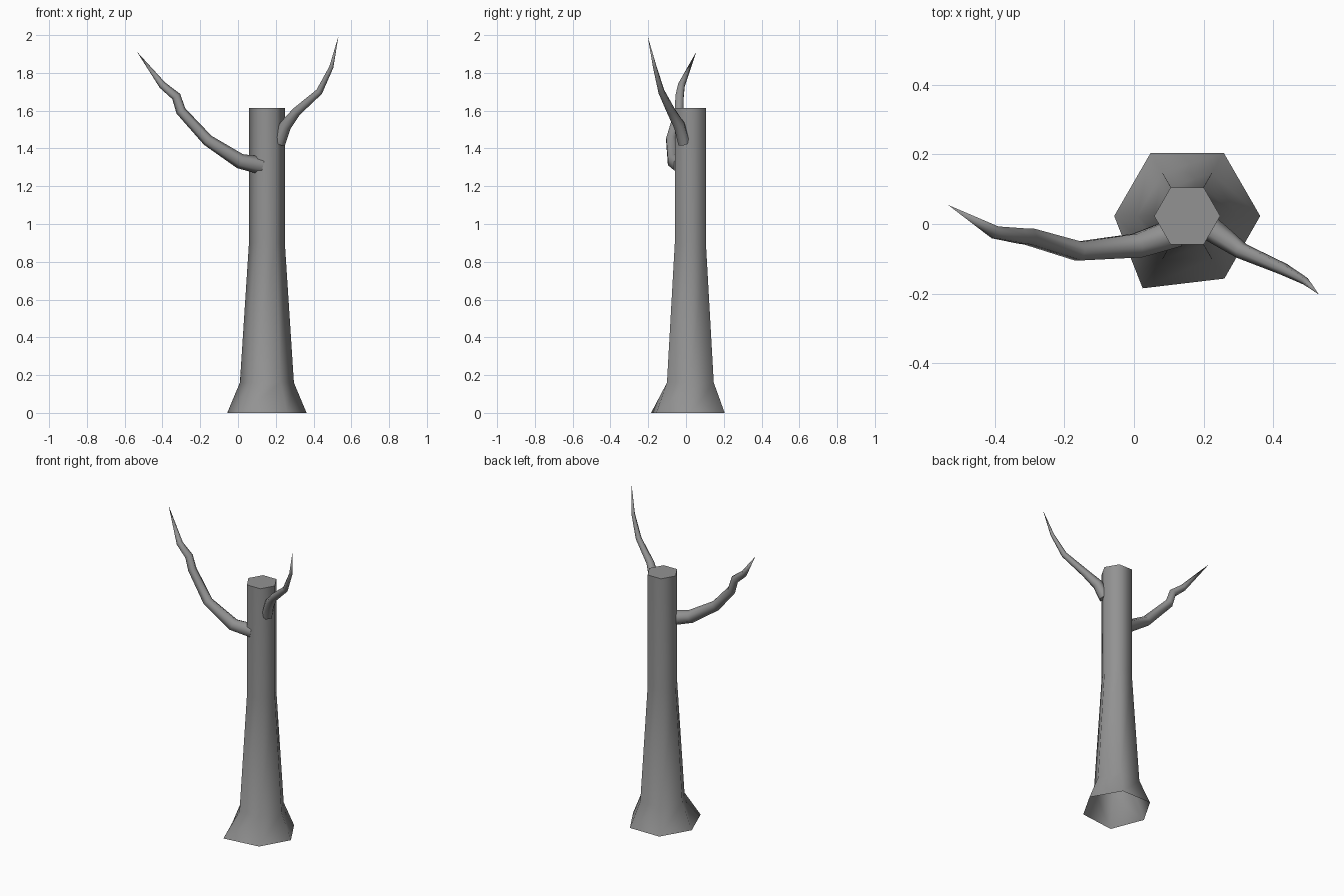
import bpy
import bmesh
from math import cos, sin, pi, radians
from mathutils import Vector

cube = bpy.data.objects.get("Cube")
if cube:
    bpy.data.objects.remove(cube, do_unlink=True)

SIDES = 6
bark = bpy.data.materials.new("grey bark")
bark.use_nodes = True
GREY = (0.29, 0.29, 0.29, 1)
bark.diffuse_color = GREY
bark.node_tree.nodes["Principled BSDF"].inputs["Base Color"].default_value = GREY


def bridge(bm, lower, upper):
    for i in range(SIDES):
        j = (i + 1) % SIDES
        bm.faces.new((lower[i], lower[j], upper[j], upper[i]))


def finish(bm, name, angle):
    mesh = bpy.data.meshes.new(name)
    bm.to_mesh(mesh)
    bm.free()
    mesh.materials.append(bark)
    obj = bpy.data.objects.new(name, mesh)
    bpy.context.collection.objects.link(obj)
    bpy.ops.object.select_all(action='DESELECT')
    obj.select_set(True)
    bpy.context.view_layer.objects.active = obj
    bpy.ops.object.shade_smooth_by_angle(angle=radians(angle))
    return obj


def make_trunk():
    # Flared hexagonal trunk: hollow underneath, flat cut on top
    bm = bmesh.new()
    rings = []
    for radius, z in ((0.21, 0), (0.143, 0.16), (0.095, 0.9), (0.095, 1.615)):
        ring = [bm.verts.new((0.153 + radius * cos(i * pi / 3),
                              0.023 + radius * sin(i * pi / 3), z))
                for i in range(SIDES)]
        if rings:
            bridge(bm, rings[-1], ring)
        rings.append(ring)
    bm.faces.new(rings[-1])
    # One root corner spreads further forward
    rings[0][4].co += Vector((-0.023, -0.026, 0))
    rings[0][4].co, rings[0][5].co = Vector((0.025, -0.185, 0)), Vector((0.26, -0.157, 0))
    return finish(bm, "trunk", 75)


def make_branch(name, path):
    # Tapered hexagonal limb along (x, y, z, radius) points, ending in a tip
    bm = bmesh.new()
    pts = [Vector(p[:3]) for p in path]
    prev = None
    for i, p in enumerate(path[:-1]):
        ahead = (pts[i + 1] - pts[i]).normalized()
        behind = (pts[i] - pts[i - 1]).normalized() if i else ahead
        tangent = (ahead + behind).normalized()
        u = Vector((0, 1, 0)).cross(tangent).normalized()
        v = tangent.cross(u)
        ring = [bm.verts.new(pts[i] + p[3] * (u * cos(k * pi / 3) + v * sin(k * pi / 3)))
                for k in range(SIDES)]
        if prev:
            bridge(bm, prev, ring)
        else:
            bm.faces.new(ring[::-1])
        prev = ring
    tip = bm.verts.new(pts[-1])
    for k in range(SIDES):
        bm.faces.new((prev[k], prev[(k + 1) % SIDES], tip))
    return finish(bm, name, 75)


make_trunk()
make_branch("right_branch", [
    (0.12, -0.025, 1.31, 0.047), (0.01, -0.062, 1.333, 0.04),
    (-0.16, -0.078, 1.443, 0.031), (-0.302, -0.036, 1.598, 0.027),
    (-0.327, -0.034, 1.675, 0.025), (-0.4, -0.024, 1.735, 0.02),
    (-0.535, 0.055, 1.912, 0)])
make_branch("left_branch", [
    (0.215, -0.01, 1.43, 0.036), (0.25, -0.035, 1.52, 0.032),
    (0.31, -0.078, 1.595, 0.024), (0.43, -0.13, 1.7, 0.018),
    (0.494, -0.165, 1.83, 0.011), (0.532, -0.203, 1.995, 0)])
